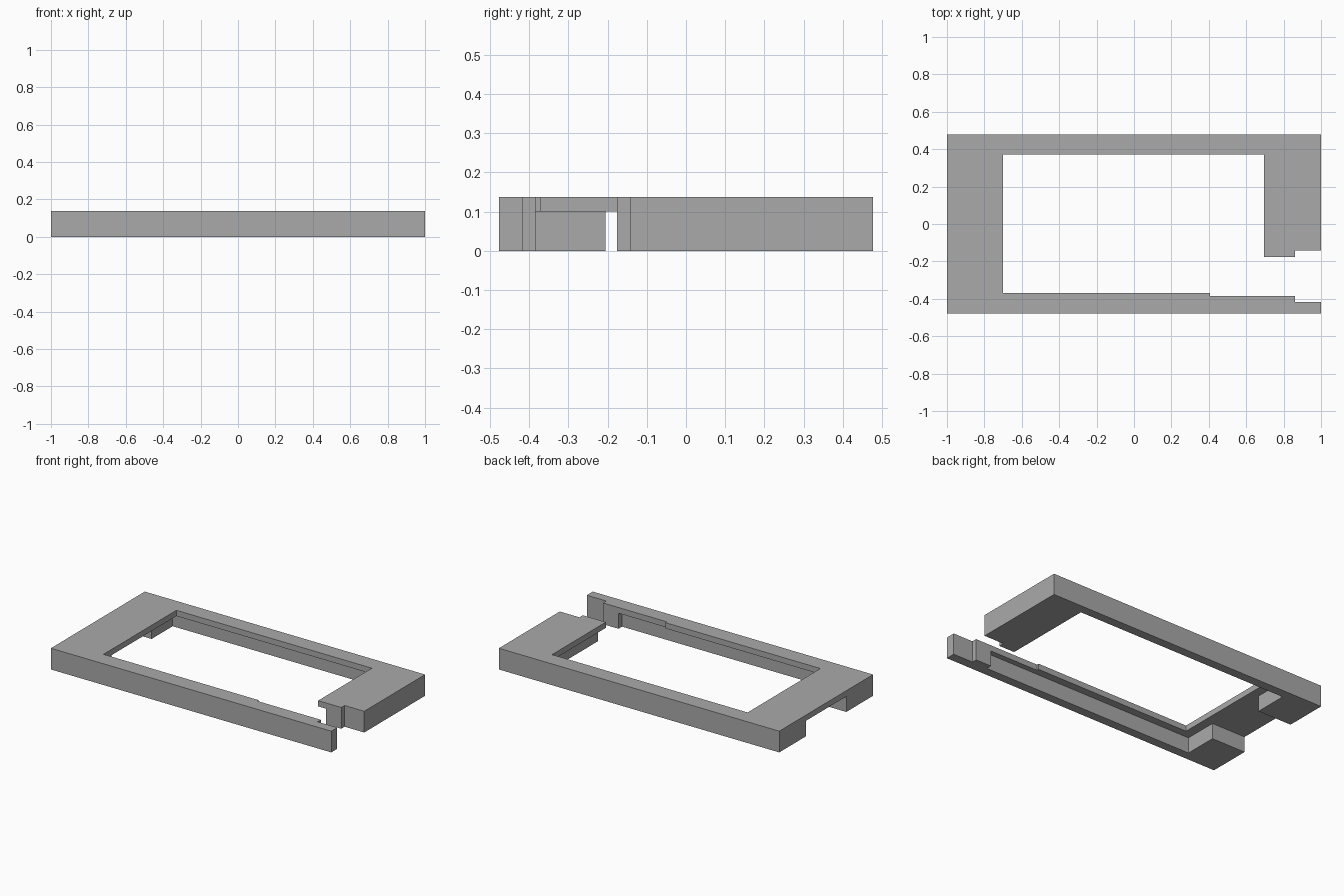
import bpy
import bmesh

cube = bpy.data.objects.get("Cube")
if cube:
    bpy.data.objects.remove(cube, do_unlink=True)

HEIGHT = 0.137
LIP_Z = 0.10      # underside of the inner lip

grey = bpy.data.materials.new("plain grey")
grey.use_nodes = True
colour = (0.4, 0.4, 0.4, 1)
grey.diffuse_color = colour
grey.node_tree.nodes["Principled BSDF"].inputs["Base Color"].default_value = colour


def extrude_outline(name, outline, z0, z1):
    """Solid prism from a counter-clockwise outline."""
    bm = bmesh.new()
    face = bm.faces.new([bm.verts.new((x, y, z0)) for x, y in outline])
    result = bmesh.ops.extrude_face_region(bm, geom=[face])
    top = [v for v in result["geom"] if isinstance(v, bmesh.types.BMVert)]
    bmesh.ops.translate(bm, verts=top, vec=(0, 0, z1 - z0))
    bmesh.ops.recalc_face_normals(bm, faces=bm.faces)
    mesh = bpy.data.meshes.new(name)
    bm.to_mesh(mesh)
    bm.free()
    mesh.materials.append(grey)
    obj = bpy.data.objects.new(name, mesh)
    bpy.context.collection.objects.link(obj)
    return obj


# Open frame: outer edge, stepped gap ends and window edge
frame = extrude_outline("open_frame", [
    (-1, -0.478), (1, -0.478), (1, -0.417), (0.86, -0.417),
    (0.86, -0.384), (0.405, -0.384), (0.405, -0.37), (-0.70, -0.37),
    (-0.70, 0.372), (0.695, 0.372), (0.695, -0.176), (0.86, -0.176),
    (0.86, -0.142), (1, -0.142), (1, 0.478), (-1, 0.478),
], 0, HEIGHT)

# Recess below the lip, with a channel out through the end bar
cutter = extrude_outline("recess_cutter", [
    (-0.76, -0.42), (0.75, -0.42), (0.75, 0.42), (-0.76, 0.42),
    (-0.76, 0.205), (-1.1, 0.205), (-1.1, -0.205), (-0.76, -0.205),
], -0.1, LIP_Z)
cutter.hide_render = True

recess = frame.modifiers.new("recess", 'BOOLEAN')
recess.operation = 'DIFFERENCE'
recess.solver = 'EXACT'
recess.object = cutter

# Apply the cut and drop the helper
bpy.context.view_layer.update()
graph = bpy.context.evaluated_depsgraph_get()
cut_mesh = bpy.data.meshes.new_from_object(frame.evaluated_get(graph))
frame.modifiers.clear()
frame.data = cut_mesh
bpy.data.objects.remove(cutter, do_unlink=True)
